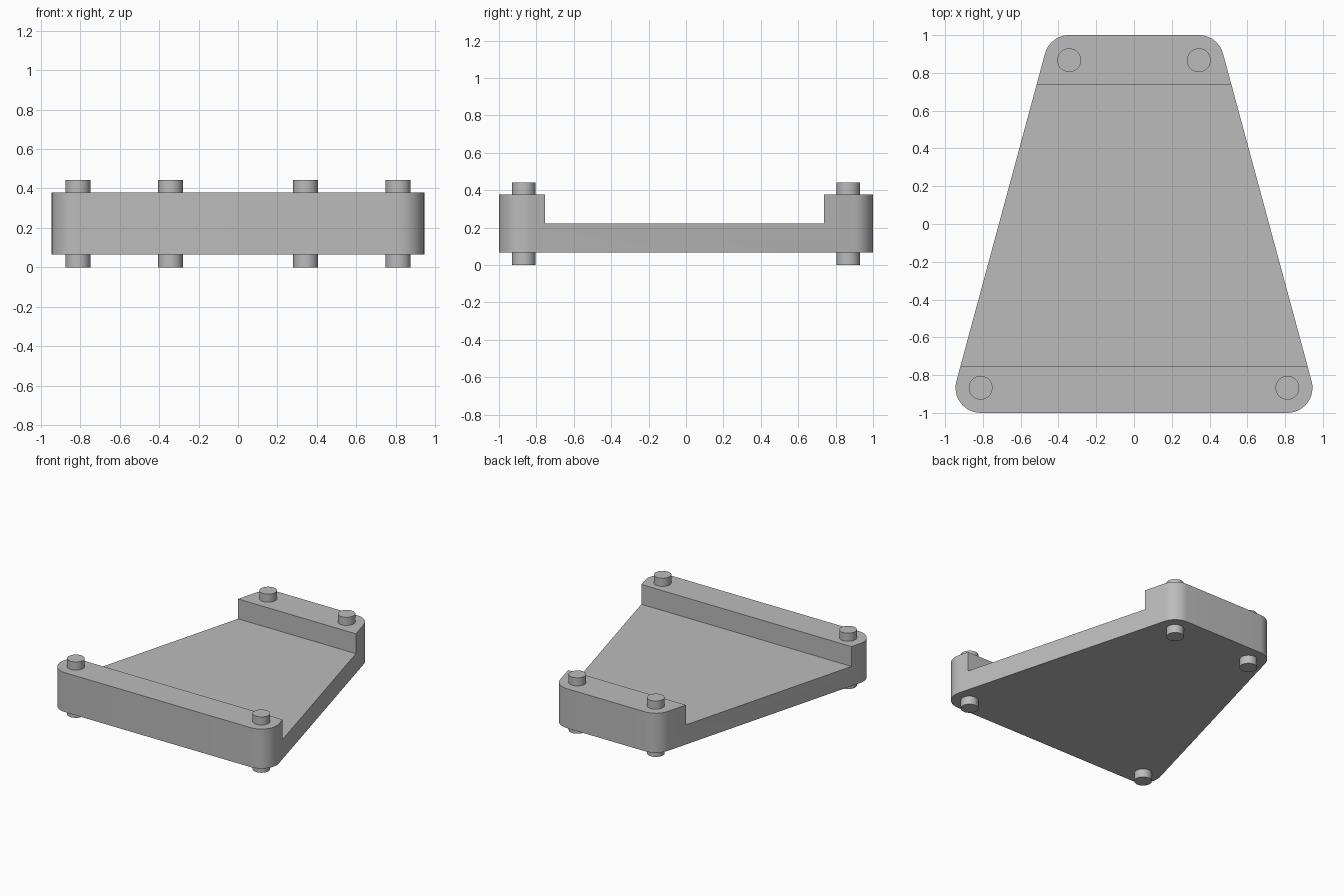
import bpy, bmesh, math
from mathutils import Vector

if "Cube" in bpy.data.objects:
    bpy.data.objects.remove(bpy.data.objects["Cube"], do_unlink=True)

grey = bpy.data.materials.new("plain grey")
grey.use_nodes = True
colour = (0.5, 0.5, 0.5, 1)
grey.diffuse_color = colour
grey.node_tree.nodes["Principled BSDF"].inputs["Base Color"].default_value = colour

CORNER_R, PEG_R = 0.133, 0.063
BASE, FLOOR, RIM, TOP = 0.066, 0.221, 0.378, 0.442
FRONT, BACK = Vector((0.812, -0.867)), Vector((0.343, 0.867))


def finish(obj):
    obj.data.materials.clear()
    obj.data.materials.append(grey)
    bpy.ops.object.select_all(action='DESELECT')
    obj.select_set(True)
    bpy.context.view_layer.objects.active = obj
    bpy.ops.object.shade_smooth_by_angle(angle=math.radians(30))


def prism(name, outline, z0, z1):
    bm = bmesh.new()
    face = bm.faces.new([bm.verts.new((x, y, z0)) for x, y in outline])
    up = bmesh.ops.extrude_face_region(bm, geom=[face])["geom"]
    verts = [v for v in up if isinstance(v, bmesh.types.BMVert)]
    bmesh.ops.translate(bm, verts=verts, vec=(0, 0, z1 - z0))
    bmesh.ops.recalc_face_normals(bm, faces=bm.faces)
    mesh = bpy.data.meshes.new(name)
    bm.to_mesh(mesh)
    bm.free()
    obj = bpy.data.objects.new(name, mesh)
    bpy.context.collection.objects.link(obj)
    return obj


def arc(centre, start, end, steps=12):
    angles = [start + (end - start) * i / steps for i in range(steps + 1)]
    return [(centre.x + CORNER_R * math.cos(a), centre.y + CORNER_R * math.sin(a))
            for a in angles]


# Tapered plate with rounded corners, mirrored across x
side = BACK - FRONT
lean = math.atan2(-side.x, side.y)
right_half = arc(FRONT, -math.pi / 2, lean) + arc(BACK, lean, math.pi / 2)
outline = right_half + [(-x, y) for x, y in reversed(right_half)]
body = prism("tray_body", outline, BASE, RIM)

# Lowered floor between the front and back bars
y0, y1 = -0.755, 0.737
cutter = prism("floor_cutter", [(-2, y0), (2, y0), (2, y1), (-2, y1)], FLOOR, 1)
cutter.hide_render = True
cut = body.modifiers.new("lowered floor", 'BOOLEAN')
cut.operation, cut.solver, cut.object = 'DIFFERENCE', 'EXACT', cutter
bpy.context.view_layer.objects.active = body
bpy.ops.object.modifier_apply(modifier=cut.name)
bpy.data.objects.remove(cutter, do_unlink=True)
finish(body)

# Pegs above and below each corner
for end, centre in (("front", FRONT), ("back", BACK)):
    for hand, sign in (("left", 1), ("right", -1)):
        for level, z0, z1 in (("top", RIM, TOP), ("bottom", 0, BASE)):
            bpy.ops.mesh.primitive_cylinder_add(
                vertices=40, radius=PEG_R, depth=z1 - z0,
                location=(sign * centre.x, centre.y, (z0 + z1) / 2))
            peg = bpy.context.object
            peg.name = f"{end}_{hand}_{level}_peg"
            finish(peg)
